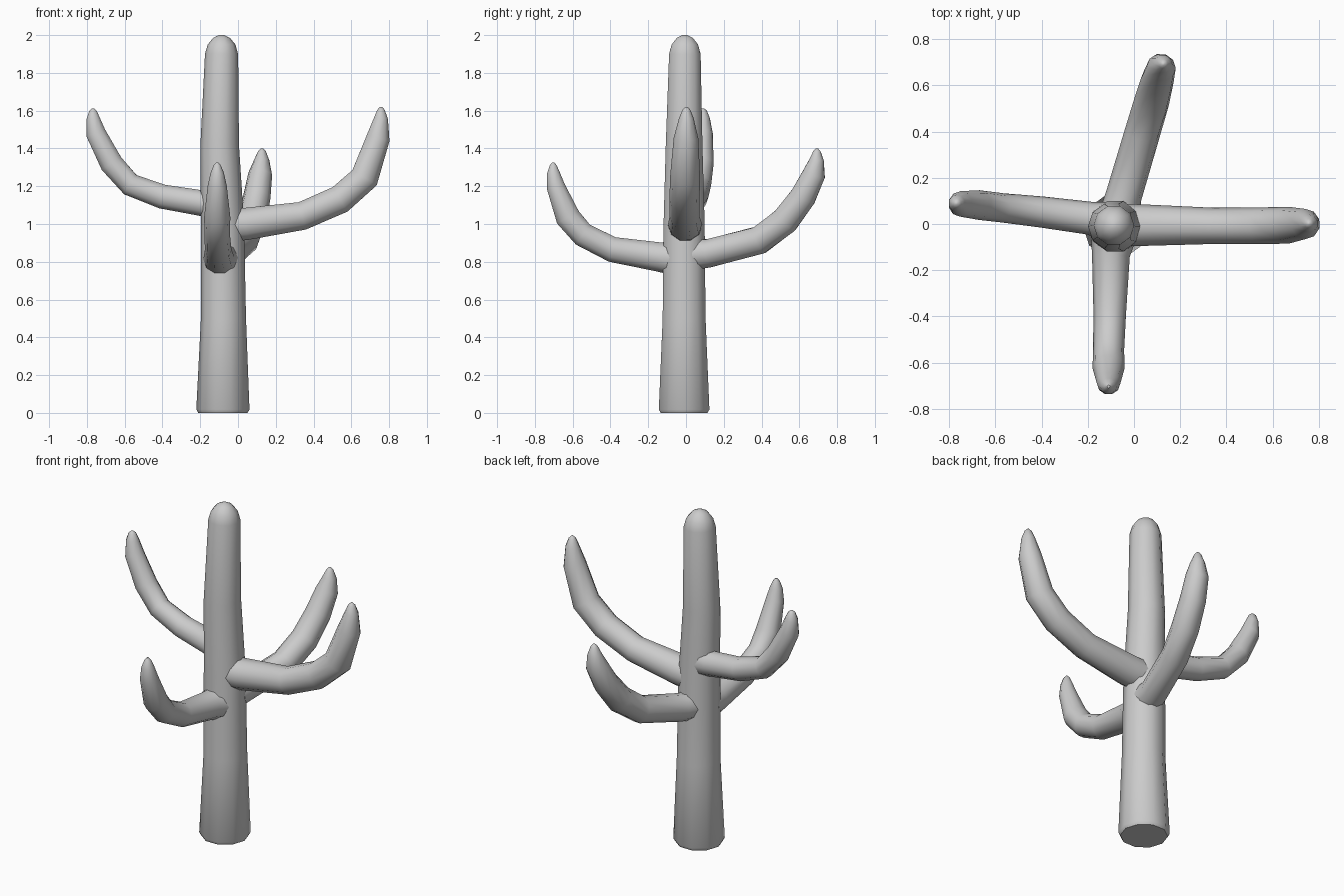
import bpy, bmesh, math
from mathutils import Vector


def sweep(name, path, side, sides):
    """Tapered tube through (x, y, z, radius) stations, capped at both ends."""
    bm = bmesh.new()
    pts = [Vector(p[:3]) for p in path]
    side = Vector(side)
    rings = []
    for i, p in enumerate(pts):
        tan = (pts[min(i + 1, len(pts) - 1)] - pts[max(i - 1, 0)]).normalized()
        u = (side - tan * side.dot(tan)).normalized()
        v = tan.cross(u)
        r = path[i][3] * 1.02
        ring = []
        for k in range(sides):
            a = 2 * math.pi * k / sides
            ring.append(bm.verts.new(p + (u * math.cos(a) + v * math.sin(a)) * r))
        rings.append(ring)
    for a, b in zip(rings, rings[1:]):
        for k in range(sides):
            n = (k + 1) % sides
            bm.faces.new((a[k], a[n], b[n], b[k]))
    bm.faces.new(rings[0][::-1])
    bm.faces.new(rings[-1])
    bmesh.ops.recalc_face_normals(bm, faces=bm.faces)
    mesh = bpy.data.meshes.new(name)
    bm.to_mesh(mesh)
    bm.free()
    obj = bpy.data.objects.new(name, mesh)
    bpy.context.collection.objects.link(obj)
    bpy.ops.object.select_all(action='DESELECT')
    obj.select_set(True)
    bpy.context.view_layer.objects.active = obj
    bpy.ops.object.shade_smooth_by_angle(angle=math.radians(50))
    return obj


# Trunk with softened base and domed top
sweep("trunk", [
    (-.08, -.01, 0, .128), (-.08, -.01, .018, .138), (-.077, -.01, .5, .117),
    (-.082, -.01, 1.0, .112), (-.097, -.01, 1.42, .1), (-.087, -.006, 1.9, .086),
    (-.087, -.006, 1.95, .072), (-.087, -.006, 1.985, .044),
    (-.087, -.006, 2.0, .014)], (1, 0, 0), 10)

# Right arm
sweep("right_arm", [
    (-.04, -.005, .995, .09), (.04, -.005, 1.0, .088), (.34, -.008, 1.043, .077),
    (.54, -.008, 1.13, .078), (.67, -.005, 1.245, .078), (.742, 0, 1.455, .064),
    (.757, .002, 1.56, .038), (.757, .002, 1.605, .02), (.757, .002, 1.62, .006)],
    (0, 1, 0), 10)

# Left arm
sweep("left_arm", [
    (-.12, .01, 1.105, .085), (-.19, .025, 1.11, .07), (-.4, .052, 1.145, .066),
    (-.57, .07, 1.208, .062), (-.67, .082, 1.32, .063), (-.752, .087, 1.48, .054),
    (-.767, .09, 1.56, .036), (-.768, .09, 1.6, .02), (-.768, .09, 1.612, .006)],
    (0, 1, 0), 10)

# Front arm
sweep("front_arm", [
    (-.09, -.06, .82, .095), (-.1, -.14, .825, .08), (-.105, -.39, .865, .069),
    (-.11, -.545, .943, .066), (-.11, -.625, 1.035, .068), (-.11, -.69, 1.2, .05),
    (-.11, -.702, 1.27, .035), (-.11, -.703, 1.31, .019), (-.11, -.703, 1.326, .006)],
    (1, 0, 0), 10)

# Back arm
sweep("back_arm", [
    (-.06, .05, .84, .085), (-.045, .12, .845, .077), (.035, .39, .915, .076),
    (.075, .525, 1.018, .076), (.1, .62, 1.145, .071), (.118, .678, 1.265, .062),
    (.126, .692, 1.34, .039), (.127, .693, 1.385, .02), (.127, .693, 1.4, .006)],
    (1, 0, 0), 10)
